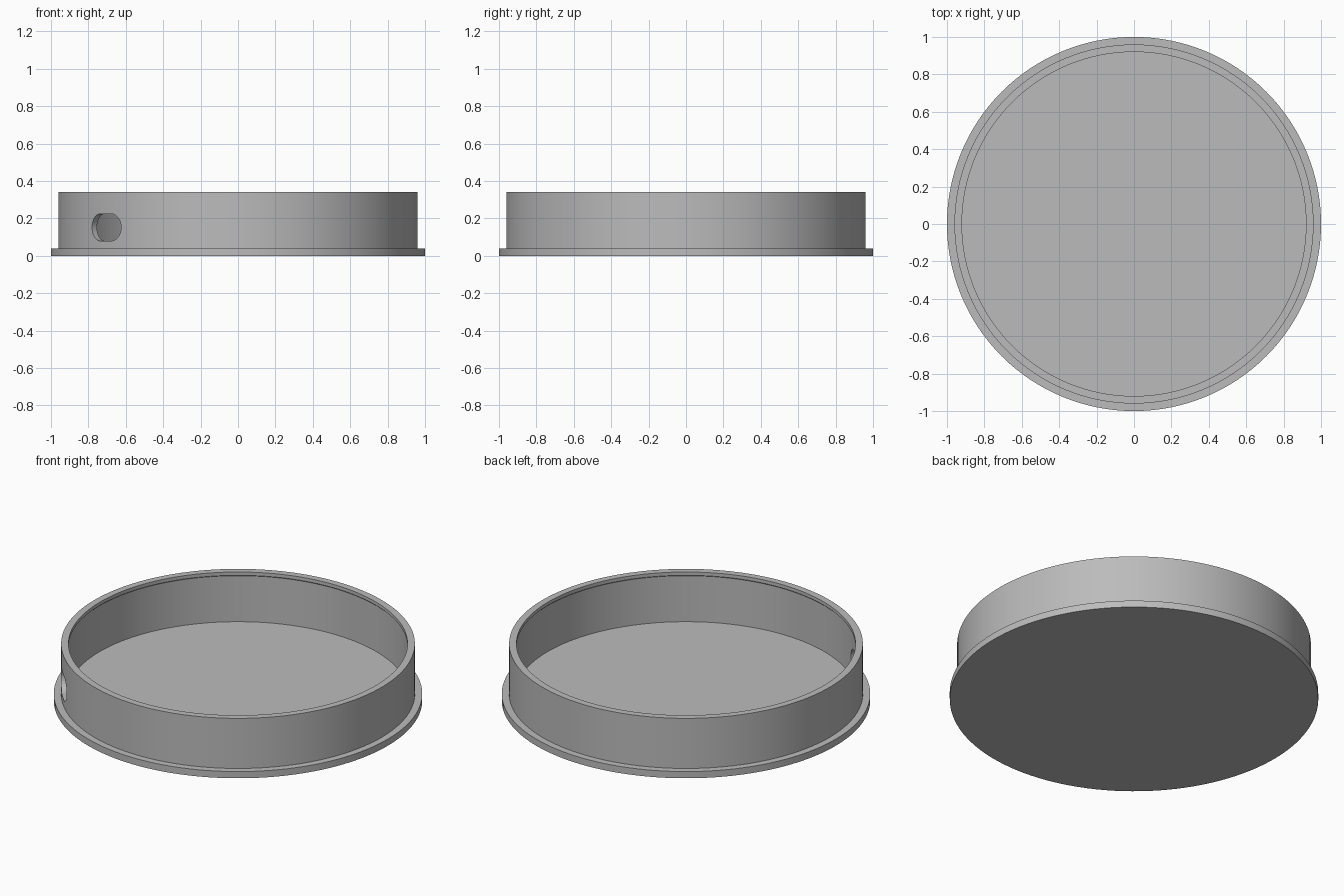
import bpy, bmesh, math
from mathutils import Matrix

if "Cube" in bpy.data.objects:
    bpy.data.objects.remove(bpy.data.objects["Cube"], do_unlink=True)

SEGMENTS = 128
grey = bpy.data.materials.new("plain grey")
grey.use_nodes = True
colour = (0.5, 0.5, 0.5, 1)
grey.diffuse_color = colour
grey.node_tree.nodes["Principled BSDF"].inputs["Base Color"].default_value = colour


def new_object(name, bm):
    bmesh.ops.recalc_face_normals(bm, faces=bm.faces)
    mesh = bpy.data.meshes.new(name)
    bm.to_mesh(mesh)
    bm.free()
    mesh.materials.append(grey)
    obj = bpy.data.objects.new(name, mesh)
    bpy.context.collection.objects.link(obj)
    return obj


def lathe(name, profile):
    """Revolve (radius, height) points; both ends are closed with discs."""
    bm = bmesh.new()
    rings = []
    for r, z in profile:
        rings.append([bm.verts.new((r * math.cos(a), r * math.sin(a), z))
                      for a in (math.tau * i / SEGMENTS for i in range(SEGMENTS))])
    for low, high in zip(rings, rings[1:]):
        for i in range(SEGMENTS):
            j = (i + 1) % SEGMENTS
            bm.faces.new((low[i], low[j], high[j], high[i]))
    bm.faces.new(rings[0])
    bm.faces.new(rings[-1])
    return new_object(name, bm)


def slot_cutter(name, width, height, depth):
    """Stadium-shaped prism running along its local x axis."""
    bm = bmesh.new()
    r = height / 2
    outline = []
    for side in (1, -1):
        for i in range(17):
            a = math.pi * (i / 16 - 0.5)
            outline.append(bm.verts.new((-depth / 2,
                                         side * (width / 2 - r + r * math.cos(a)),
                                         side * r * math.sin(a))))
    face = bm.faces.new(outline)
    grown = bmesh.ops.extrude_face_region(bm, geom=[face])["geom"]
    bmesh.ops.translate(bm, vec=(depth, 0, 0),
                        verts=[v for v in grown if isinstance(v, bmesh.types.BMVert)])
    return new_object(name, bm)


# Round tray: flanged base, upright wall, small inner lip at the rim, flat floor
tray = lathe("round_tray", [(1, 0), (1, 0.04), (0.96, 0.04), (0.96, 0.34), (0.92, 0.34),
                            (0.92, 0.32), (0.925, 0.315), (0.925, 0.04)])

# Rounded cable slot through the wall
angle = math.radians(222.5)
cutter = slot_cutter("cable_slot_cutter", 0.23, 0.145, 0.3)
cutter.matrix_world = (Matrix.Rotation(angle, 4, "Z")
                       @ Matrix.Translation((0.94, 0, 0.152)))
cutter.hide_render = True
cutter.hide_set(True)

cut = tray.modifiers.new("cable_slot", "BOOLEAN")
cut.operation = "DIFFERENCE"
cut.solver = "EXACT"
cut.object = cutter

# Apply the cut, then smooth the round surfaces
bpy.context.view_layer.objects.active = tray
tray.select_set(True)
bpy.ops.object.modifier_apply(modifier=cut.name)
bpy.data.objects.remove(cutter, do_unlink=True)
bpy.ops.object.shade_smooth_by_angle(angle=math.radians(30))
